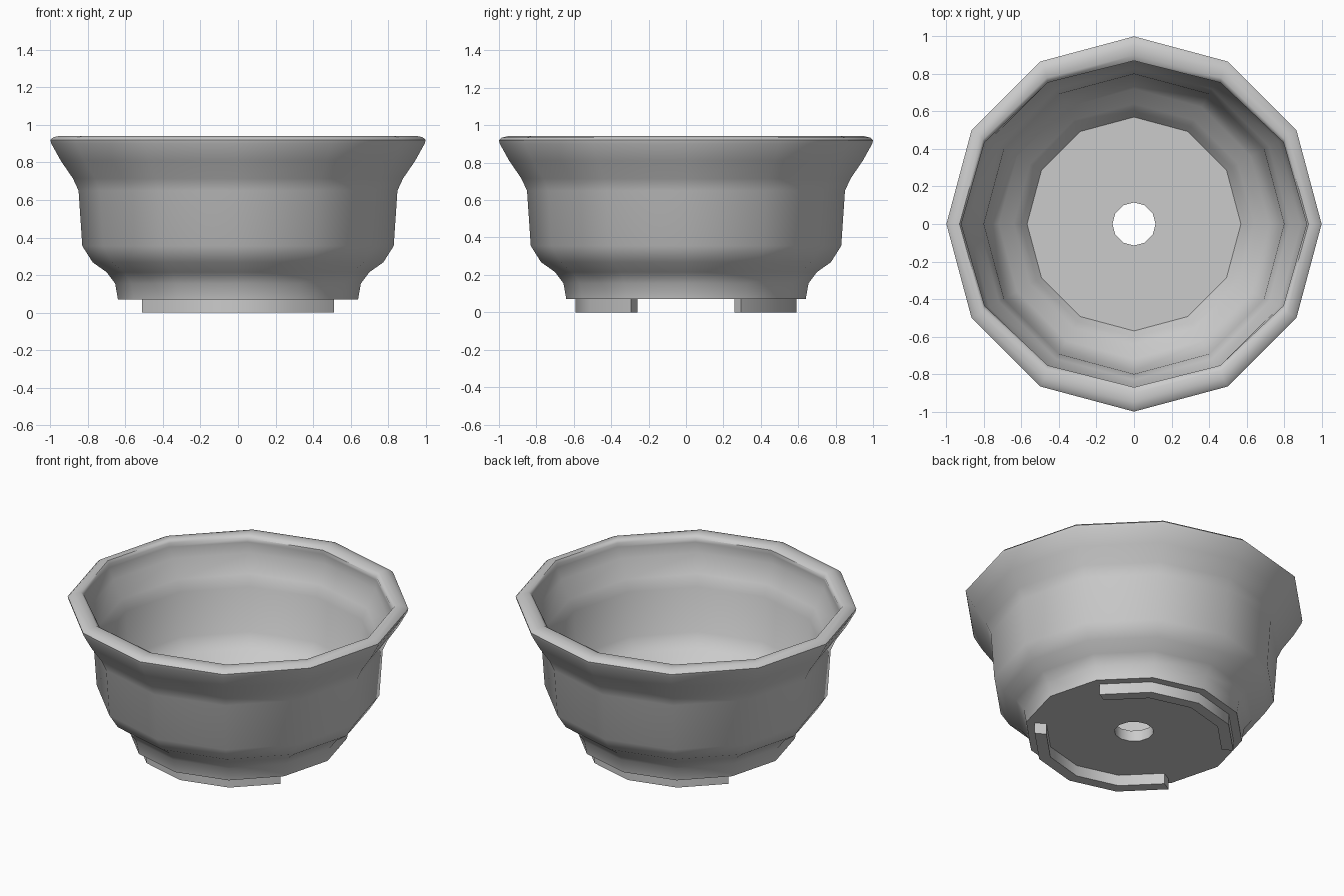
import bpy, bmesh, math

cube = bpy.data.objects.get("Cube")
if cube:
    bpy.data.objects.remove(cube, do_unlink=True)

SIDES = 12
clay = bpy.data.materials.new("grey_clay")
clay.use_nodes = True
GREY = (0.6, 0.6, 0.6, 1)
clay.diffuse_color = GREY
clay.node_tree.nodes["Principled BSDF"].inputs["Base Color"].default_value = GREY


def sweep(name, profile, steps, start=0):
    """Turn a closed (x radius, y radius, z) profile about z."""
    full = steps == SIDES
    bm = bmesh.new()
    rings = []
    for i in range(steps if full else steps + 1):
        a = math.tau * (start + i) / SIDES
        rings.append([bm.verts.new((rx * math.cos(a), ry * math.sin(a), z))
                      for rx, ry, z in profile])
    n = len(profile)
    for i in range(steps):
        a, b = rings[i], rings[(i + 1) % len(rings)]
        for j in range(n):
            k = (j + 1) % n
            bm.faces.new((a[j], b[j], b[k], a[k]))
    if not full:
        bm.faces.new(rings[0])
        bm.faces.new(rings[-1][::-1])
    bmesh.ops.recalc_face_normals(bm, faces=bm.faces)
    mesh = bpy.data.meshes.new(name)
    bm.to_mesh(mesh)
    bm.free()
    mesh.materials.append(clay)
    obj = bpy.data.objects.new(name, mesh)
    bpy.context.collection.objects.link(obj)
    bpy.ops.object.select_all(action="DESELECT")
    obj.select_set(True)
    bpy.context.view_layer.objects.active = obj
    bpy.ops.object.shade_smooth_by_angle(angle=math.radians(50))
    return obj


# Bowl wall, from the drain hole out, up the outside and down the inside
outside = [(0.115, 0.07), (0.64, 0.07), (0.655, 0.155), (0.70, 0.215),
           (0.775, 0.268), (0.83, 0.355), (0.85, 0.65), (0.88, 0.715),
           (0.945, 0.81), (0.995, 0.90), (1.0, 0.92), (0.985, 0.934),
           (0.95, 0.942)]
lip = [(0.93, 0.90, 0.942), (0.92, 0.87, 0.925), (0.92, 0.87, 0.90)]
inside = [(0.89, 0.83), (0.83, 0.72), (0.80, 0.65), (0.78, 0.37),
          (0.72, 0.29), (0.64, 0.23), (0.60, 0.18), (0.57, 0.14),
          (0.115, 0.14)]
round_ring = lambda pts: [(r, r, z) for r, z in pts]
sweep("bowl", round_ring(outside) + lip + round_ring(inside), SIDES)

# Two curved feet, open at the sides
foot = round_ring([(0.59, 0), (0.59, 0.075), (0.52, 0.075), (0.52, 0)])
for name, start in (("back_foot", 1), ("front_foot", 7)):
    sweep(name, foot, 4, start)
